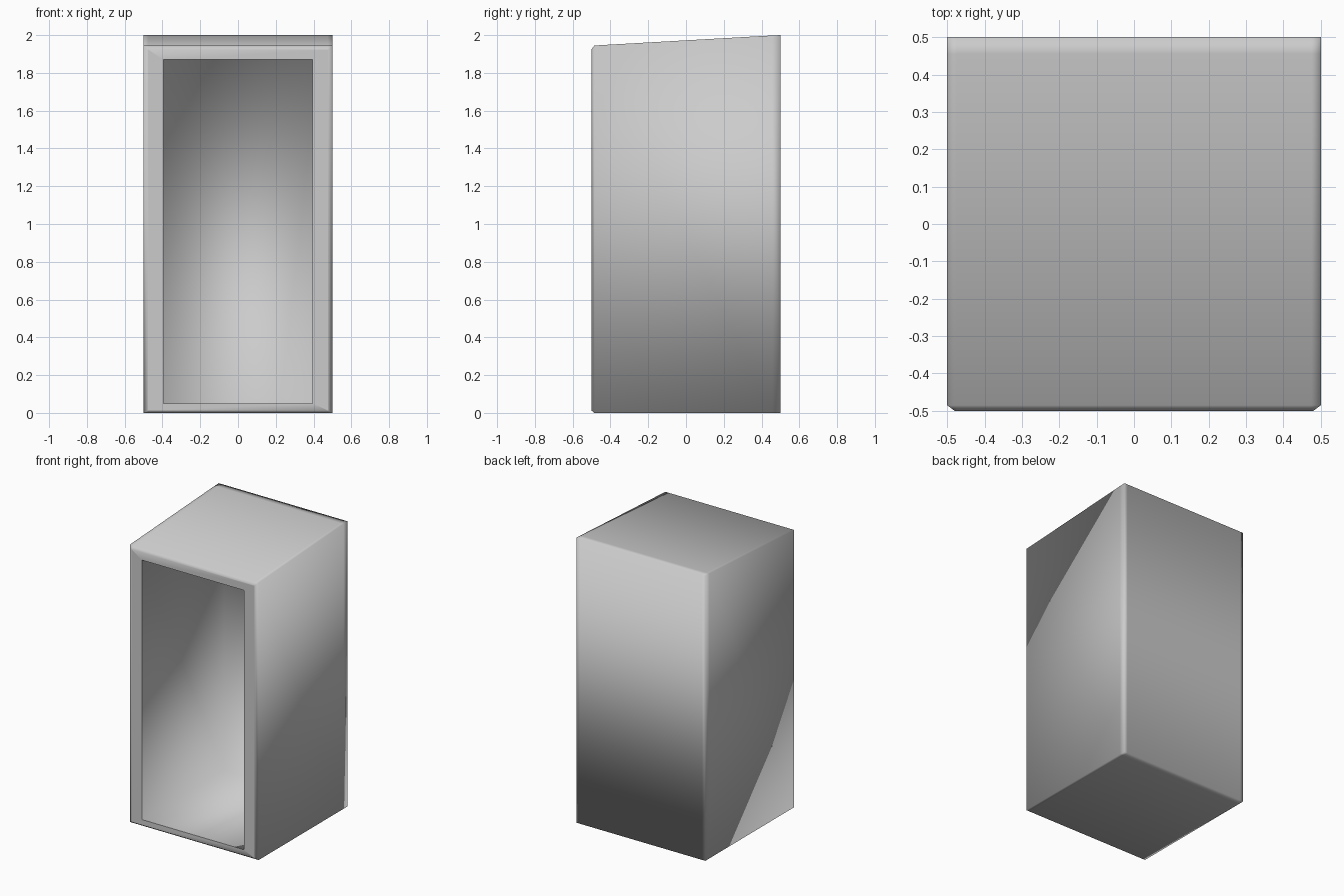
import bpy
import bmesh

cube = bpy.data.objects.get("Cube")
if cube:
    bpy.data.objects.remove(cube, do_unlink=True)

# Single plain grey finish
grey = bpy.data.materials.new("light grey")
grey.use_nodes = True
colour = (0.6, 0.6, 0.6, 1)
grey.diffuse_color = colour
grey.node_tree.nodes["Principled BSDF"].inputs["Base Color"].default_value = colour

# Rectangular sections from the back, around the front lip and into the cavity:
# depth y, half width, bottom z, top z
SECTIONS = [
    (0.50, 0.50, 0.0, 2.0),
    (0.455, 0.50, 0.0, 1.998),
    (-0.485, 0.50, 0.0, 1.945),
    (-0.50, 0.48, 0.012, 1.925),
    (-0.50, 0.395, 0.05, 1.87),
    (0.41, 0.395, 0.05, 1.91),
]

bm = bmesh.new()
rings = []
for y, w, low, top in SECTIONS:
    corners = [(-w, low), (w, low), (w, top), (-w, top)]
    rings.append([bm.verts.new((x, y, z)) for x, z in corners])

# Join neighbouring sections, then close the back and the cavity wall
for a, b in zip(rings, rings[1:]):
    for i in range(4):
        j = (i + 1) % 4
        bm.faces.new((a[i], a[j], b[j], b[i]))
bm.faces.new(rings[0])
bm.faces.new(rings[-1])

# Keep the opening rim crisp
rim = rings[4]
for i in range(4):
    bm.edges.get((rim[i], rim[(i + 1) % 4])).smooth = False

# Support loops beside the left and right walls hold the corners tight
for x in (-0.475, 0.475):
    bmesh.ops.bisect_plane(bm, geom=bm.verts[:] + bm.edges[:] + bm.faces[:],
                           plane_co=(x, 0, 0), plane_no=(1, 0, 0))

bmesh.ops.recalc_face_normals(bm, faces=bm.faces[:])
for face in bm.faces:
    face.smooth = True

mesh = bpy.data.meshes.new("open_cabinet")
bm.to_mesh(mesh)
bm.free()
mesh.materials.append(grey)
cabinet = bpy.data.objects.new("open_cabinet", mesh)
bpy.context.collection.objects.link(cabinet)
